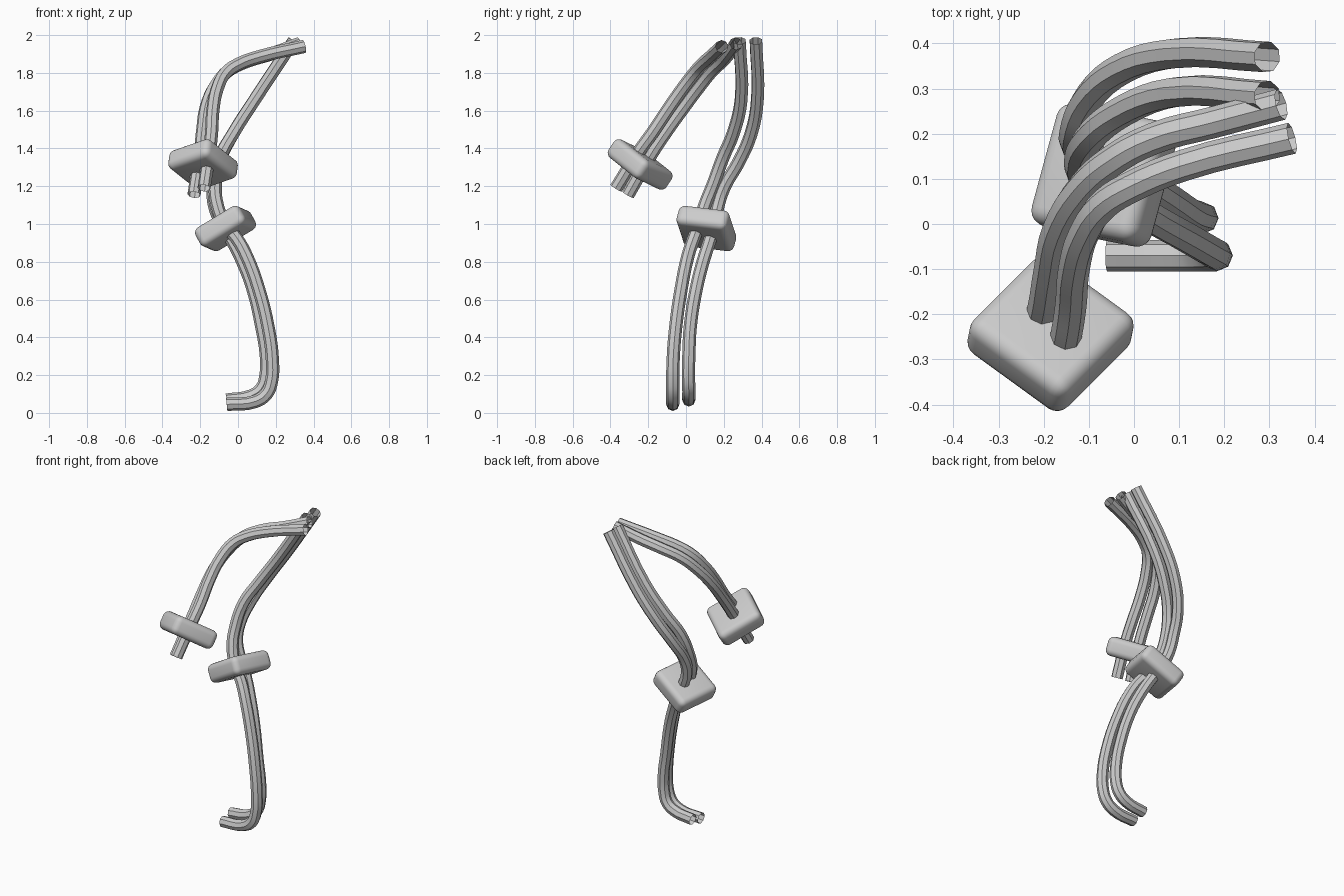
import bpy
from mathutils import Vector, Matrix

if "Cube" in bpy.data.objects:
    bpy.data.objects.remove(bpy.data.objects["Cube"])

grey = bpy.data.materials.new("plain_grey")
grey.diffuse_color = (0.6, 0.6, 0.6, 1)
grey.use_nodes = True
grey.node_tree.nodes["Principled BSDF"].inputs["Base Color"].default_value = grey.diffuse_color


def finish(ob, angle):
    bpy.ops.object.select_all(action='DESELECT')
    ob.select_set(True)
    bpy.context.view_layer.objects.active = ob
    if ob.type == 'CURVE':
        bpy.ops.object.convert(target='MESH')
        ob = bpy.context.view_layer.objects.active
    bpy.ops.object.shade_smooth_by_angle(angle=angle)


def tube(name, pts):
    """Open-ended eight-sided pipe along a smooth path."""
    cu = bpy.data.curves.new(name, 'CURVE')
    cu.dimensions = '3D'
    cu.bevel_depth = 0.035
    cu.bevel_resolution = 2
    cu.resolution_u = 4
    cu.use_fill_caps = False
    sp = cu.splines.new('BEZIER')
    sp.bezier_points.add(len(pts) - 1)
    for bp, p in zip(sp.bezier_points, pts):
        bp.co = p
        bp.handle_left_type = bp.handle_right_type = 'AUTO'
    cu.materials.append(grey)
    ob = bpy.data.objects.new(name, cu)
    bpy.context.collection.objects.link(ob)
    finish(ob, 0.52)


def block(name, centre, normal, edge):
    """Rounded square clamp, threaded on a pair of tubes."""
    n = Vector(normal).normalized()
    e = Vector(edge)
    e = (e - n * e.dot(n)).normalized()
    f = n.cross(e)
    bpy.ops.mesh.primitive_cube_add(size=1)
    ob = bpy.context.object
    ob.name = name
    ob.data.transform(Matrix.Diagonal((0.28, 0.28, 0.115, 1)))
    ob.matrix_world = Matrix.Translation(centre) @ Matrix((e, f, n)).transposed().to_4x4()
    ob.data.materials.append(grey)
    m = ob.modifiers.new("rounding", 'BEVEL')
    m.width = 0.035
    m.segments = 5
    finish(ob, 3.1)


# Long pair of tubes: foot, bend, clamp, then up to the tip
tube("long_tube_front", [
    (-.06, -.07, .045), (.09, -.07, .06), (.15, -.07, .1), (.178, -.07, .17),
    (.182, -.068, .28), (.16, -.055, .45), (.108, -.025, .66), (.045, .01, .83),
    (-.005, .04, .92), (-.07, .07, 1.0), (-.11, .10, 1.1), (-.12, .14, 1.2),
    (-.095, .195, 1.35), (-.025, .25, 1.48), (.09, .292, 1.66), (.295, .283, 1.97)])
tube("long_tube_back", [
    (-.06, .015, .068), (.07, .015, .09), (.125, .015, .13), (.148, .013, .2),
    (.15, .015, .3), (.125, .023, .46), (.078, .055, .66), (.025, .09, .8),
    (-.03, .125, .91), (-.085, .15, 1.0), (-.125, .17, 1.1), (-.13, .205, 1.2),
    (-.1, .28, 1.33), (-.025, .345, 1.48), (.09, .378, 1.66), (.295, .37, 1.97)])

# Short pair of tubes: tip, bend, then down through the upper clamp
tube("short_tube_front", [
    (.35, .19, 1.94), (.11, .13, 1.885), (0, .085, 1.845), (-.065, .045, 1.8),
    (-.11, -.02, 1.715), (-.133, -.1, 1.6), (-.14, -.18, 1.48),
    (-.15, -.245, 1.39), (-.18, -.37, 1.19)])
tube("short_tube_back", [
    (.326, .265, 1.955), (.175, .225, 1.9), (.045, .19, 1.86), (-.053, .137, 1.81),
    (-.115, .08, 1.74), (-.168, -.01, 1.62), (-.187, -.1, 1.495),
    (-.2, -.18, 1.375), (-.233, -.307, 1.155)])

# Clamps
block("lower_clamp", (-.066, .108, .976), (-.47, .23, .85), (1, -.2, .6))
block("upper_clamp", (-.185, -.243, 1.315), (.11, .55, .83), (.62, .62, -.487))
